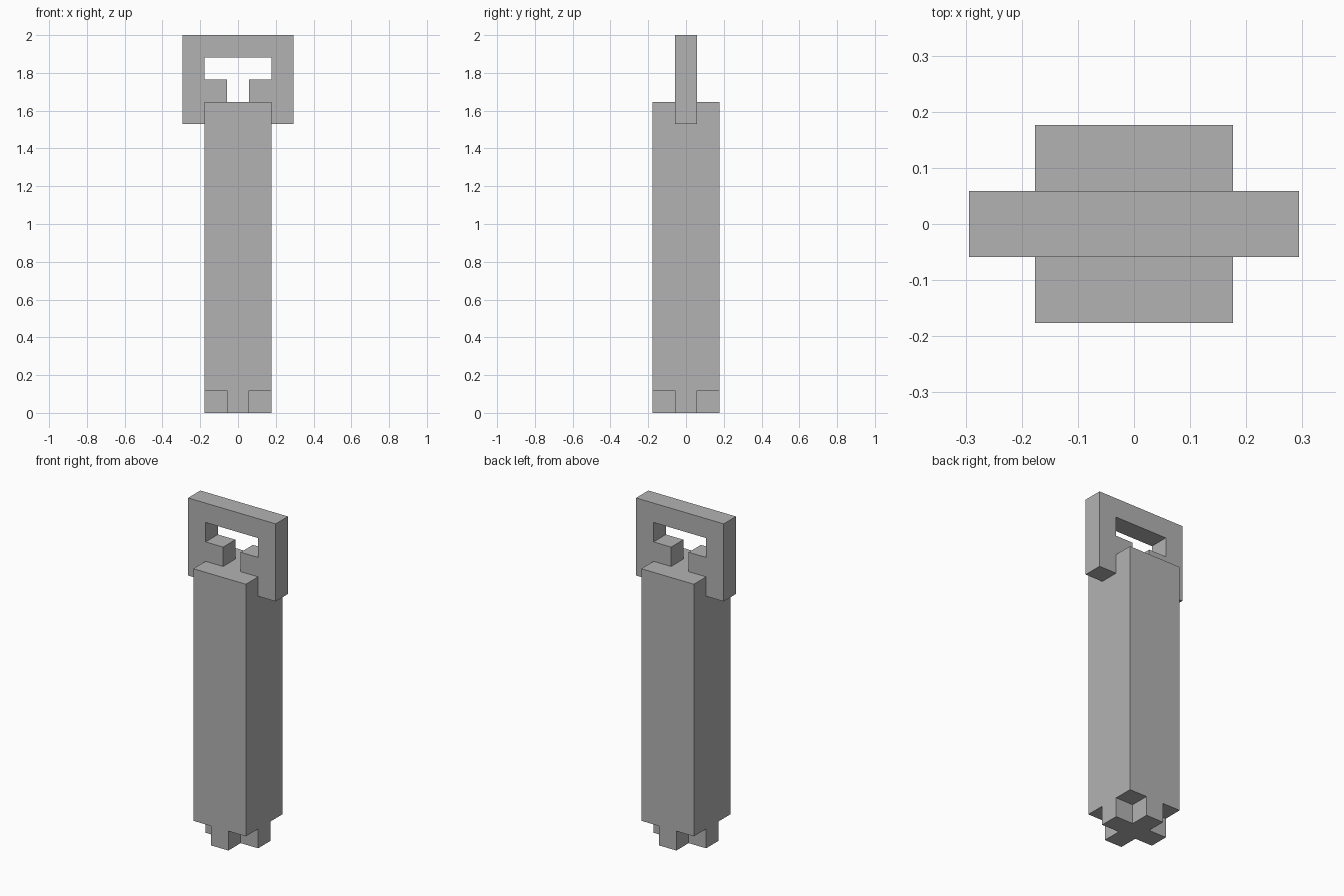
import bpy
import bmesh
from mathutils import Vector

cube = bpy.data.objects.get("Cube")
if cube:
    bpy.data.objects.remove(cube, do_unlink=True)

U = 2 / 17  # the whole model sits on this block grid

grey = bpy.data.materials.new("plain grey")
grey.use_nodes = True
grey.diffuse_color = (0.45, 0.45, 0.45, 1)
grey.node_tree.nodes["Principled BSDF"].inputs["Base Color"].default_value = grey.diffuse_color


def prism(name, outline, u_axis, v_axis, start, end):
    """Extrude a flat outline, given in grid units, along u_axis x v_axis."""
    u, v = Vector(u_axis), Vector(v_axis)
    n = u.cross(v)
    bm = bmesh.new()
    face = bm.faces.new([bm.verts.new((u * a + v * b + n * start) * U) for a, b in outline])
    moved = bmesh.ops.extrude_face_region(bm, geom=[face])["geom"]
    bmesh.ops.translate(bm, vec=n * (end - start) * U,
                        verts=[g for g in moved if isinstance(g, bmesh.types.BMVert)])
    bmesh.ops.recalc_face_normals(bm, faces=bm.faces)
    mesh = bpy.data.meshes.new(name)
    bm.to_mesh(mesh)
    bm.free()
    mesh.materials.append(grey)
    obj = bpy.data.objects.new(name, mesh)
    bpy.context.collection.objects.link(obj)
    return obj


X, Y, Z = (1, 0, 0), (0, 1, 0), (0, 0, 1)

# Square shaft
prism("shaft", [(-1.5, -1.5), (1.5, -1.5), (1.5, 1.5), (-1.5, 1.5)], X, Y, 1, 14)

# Cross-shaped foot: one quarter outline turned four times
foot = []
arm = [(1.5, -0.5), (1.5, 0.5), (0.5, 0.5)]
for turn in range(4):
    foot += arm
    arm = [(-b, a) for a, b in arm]
prism("cross_foot", foot, X, Y, 0, 1)

# Slotted handle gripping the shaft top: half outline mirrored across x
half = [(2.5, 17), (2.5, 13), (1.5, 13), (1.5, 14), (0.5, 14),
        (0.5, 15), (1.5, 15), (1.5, 16)]
prism("handle", half + [(-a, b) for a, b in reversed(half)], X, Z, -0.5, 0.5)
